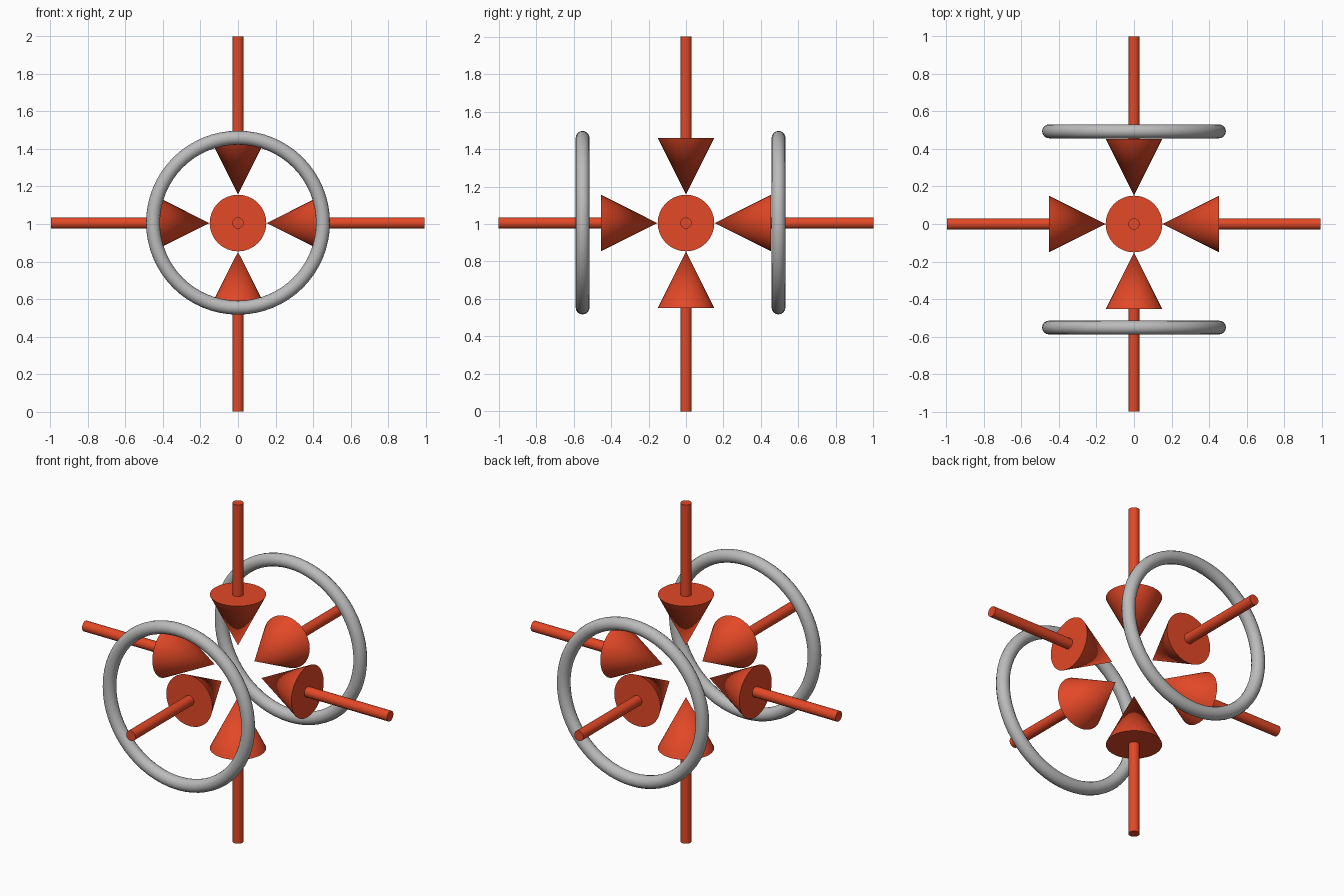
import bpy
import bmesh
import math
from mathutils import Vector, Matrix

if "Cube" in bpy.data.objects:
    bpy.data.objects.remove(bpy.data.objects["Cube"])

CENTRE = Vector((0, 0, 1.005))


def material(name, rgb):
    m = bpy.data.materials.new(name)
    m.diffuse_color = (*rgb, 1)
    m.use_nodes = True
    m.node_tree.nodes["Principled BSDF"].inputs["Base Color"].default_value = m.diffuse_color
    return m


red = material("orange red", (0.77, 0.065, 0.02))
grey = material("grey", (0.5, 0.5, 0.5))


def finish(ob, mat):
    ob.data.materials.append(mat)
    bpy.ops.object.select_all(action='DESELECT')
    ob.select_set(True)
    bpy.context.view_layer.objects.active = ob
    bpy.ops.object.shade_smooth_by_angle(angle=math.radians(30))


def lathe_part(name, direction, r1, r2, start, end):
    """Cone or cylinder along a direction, between two distances from the centre."""
    bm = bmesh.new()
    bmesh.ops.create_cone(bm, cap_ends=True, segments=32, radius1=r1, radius2=r2,
                          depth=end - start,
                          matrix=Matrix.Translation((0, 0, (start + end) / 2)))
    bmesh.ops.remove_doubles(bm, verts=bm.verts, dist=1e-5)
    rot = Vector((0, 0, 1)).rotation_difference(direction).to_matrix().to_4x4()
    bm.transform(Matrix.Translation(CENTRE) @ rot)
    me = bpy.data.meshes.new(name)
    bm.to_mesh(me)
    bm.free()
    ob = bpy.data.objects.new(name, me)
    bpy.context.collection.objects.link(ob)
    finish(ob, red)


# six arrows pointing inward
arrows = {
    "left": ((-1, 0, 0), 0.998), "right": ((1, 0, 0), 0.994),
    "front": ((0, -1, 0), 1.0), "back": ((0, 1, 0), 1.0),
    "bottom": ((0, 0, -1), 1.005), "top": ((0, 0, 1), 0.995),
}
for side, (d, reach) in arrows.items():
    lathe_part(side + "_arrow_head", Vector(d), 0.0, 0.151, 0.153, 0.454)
    lathe_part(side + "_arrow_shaft", Vector(d), 0.03, 0.03, 0.45, reach)

# two upright rings around the front and back arrows
for side, y in (("front", -0.552), ("back", 0.494)):
    bpy.ops.mesh.primitive_torus_add(major_segments=64, minor_segments=16,
                                     major_radius=0.453, minor_radius=0.037,
                                     location=(0, y, 1.007),
                                     rotation=(math.pi / 2, 0, 0))
    ring = bpy.context.object
    ring.name = side + "_ring"
    finish(ring, grey)
